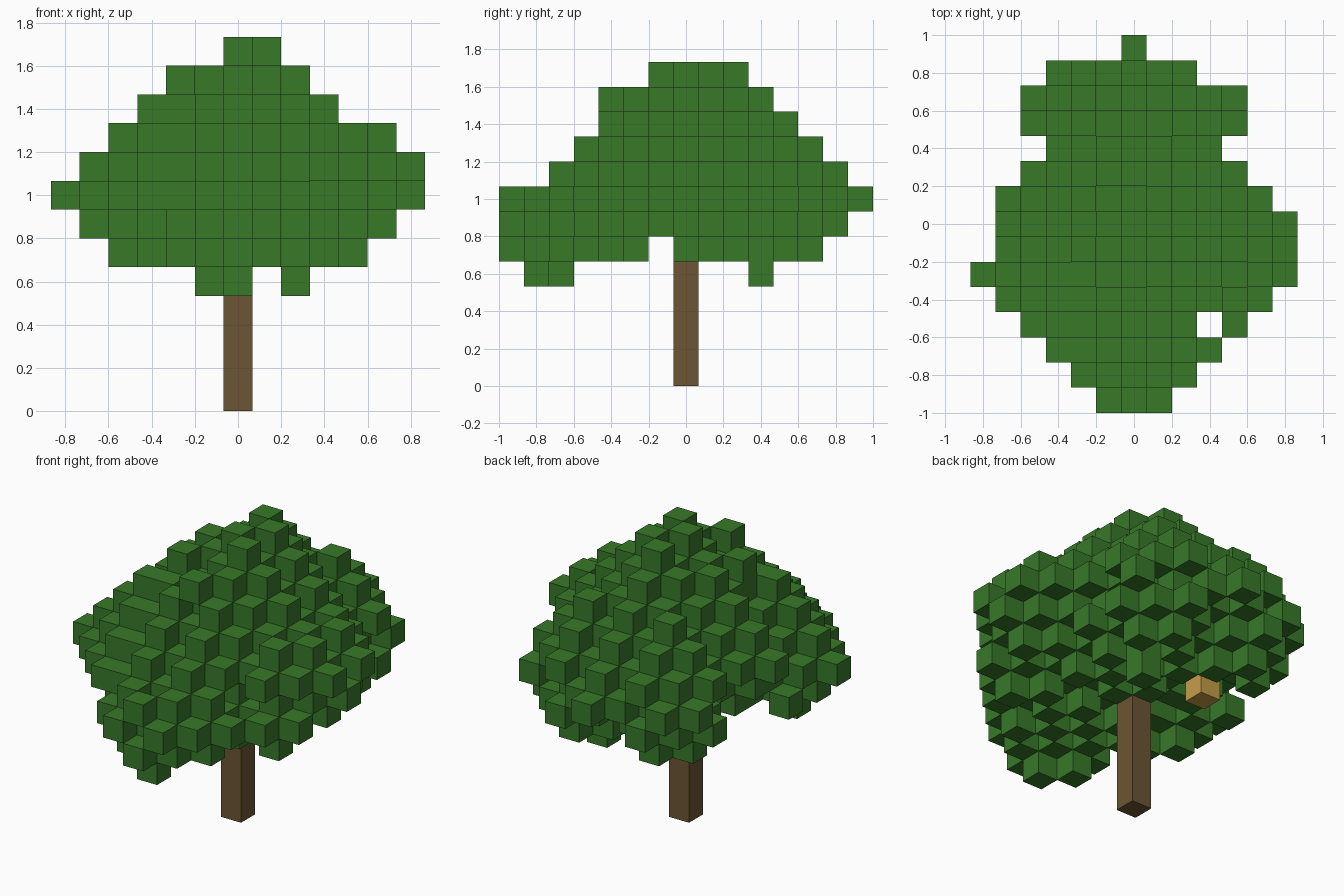
import bpy, bmesh
from mathutils import Vector

cube = bpy.data.objects.get("Cube")
if cube:
    bpy.data.objects.remove(cube)

V = 2 / 15  # edge of one block


def material(name, r, g, b):
    m = bpy.data.materials.new(name)
    m.use_nodes = True
    m.diffuse_color = (r, g, b, 1)
    m.node_tree.nodes["Principled BSDF"].inputs["Base Color"].default_value = (r, g, b, 1)
    return m


leaf_green = material("leaf green", 0.039, 0.19, 0.022)
bark_brown = material("bark brown", 0.15, 0.092, 0.034)
cut_wood = material("cut wood", 0.56, 0.34, 0.066)


def block(name, cell, height, mat):
    """Box of one block footprint standing on the given cell."""
    x, y, z = cell
    bpy.ops.mesh.primitive_cube_add(size=1, location=(x * V, y * V, (z + height / 2) * V))
    ob = bpy.context.object
    ob.name = name
    ob.scale = (V, V, height * V)
    ob.data.materials.append(mat)


# Trunk and the end of a side branch
block("trunk", (0, 0, 0), 6, bark_brown)
block("branch_end", (-2, 2, 5), 1, cut_wood)

# Stepped diamond clumps of leaves: centre and radius in blocks
core = [(0, 2, 7, 5), (0, 0, 7, 5), (1, 1, 7, 5), (1, -1, 7, 5)]
front_clumps = [(0, -4, 5, 3), (-1, -4, 6, 3), (1, -4, 6, 3), (-2, -3, 6, 3), (0, -3, 8, 3)]
right_clumps = [(-3, -2, 7, 3), (-2, -3, 7, 3), (-2, -1, 8, 3), (-2, 1, 8, 3), (-2, 1, 6, 3)]
left_clumps = [(3, -2, 6, 3), (3, -2, 8, 3), (3, -1, 7, 3), (3, 0, 8, 3), (2, 1, 8, 3)]
rear_clumps = [(2, 3, 6, 3), (2, 4, 8, 2), (3, 5, 7, 1), (1, 3, 7, 3),
               (-1, 3, 7, 3), (-2, 4, 8, 2), (-2, 4, 6, 2), (-3, 5, 7, 1)]
outer = front_clumps + right_clumps + left_clumps + rear_clumps


def steps(c, k, below):
    """Block steps from cell to clump surface, negative inside."""
    dz = c[2] - k[2]
    return abs(c[0] - k[0]) + abs(c[1] - k[1]) + (dz if dz > 0 else -dz * below) - k[3]


def depth(c):
    return min([steps(c, k, 2) for k in core] + [steps(c, k, 1) for k in outer])


def outline(start, spans):
    """Cells of a stepped outline, one (low, high) span per row."""
    return {(i, start + n) for n, (lo, hi) in enumerate(spans) for i in range(lo, hi + 1)}


# Stepped outlines of the crown along the three axes
front = outline(4, [(-1, 2), (-4, 4), (-5, 5), (-6, 6), (-5, 6), (-4, 5),
                    (-3, 3), (-2, 2), (0, 1)]) - {(1, 4)}
side = outline(4, [(-6, 3), (-7, 5), (-7, 6), (-7, 7), (-5, 6), (-4, 5),
                   (-3, 4), (-3, 3), (-1, 2)])
side -= {(y, 4) for y in range(-4, 3)} | {(-1, 5)}
plan = outline(-7, [(-1, 1), (-2, 2), (-3, 3), (-4, 4), (-5, 5), (-6, 6), (-5, 6), (-5, 6),
                    (-5, 5), (-4, 4), (-3, 3), (-4, 4), (-4, 4), (-3, 2), (0, 0)]) - {(3, -4)}


def open_air(c):
    """Space kept free of leaves around the branch end."""
    return -4 <= c[0] <= -1 and 0 <= c[1] <= 3 and c[2] <= 5


def recessed(c):
    """Every second block of the surface lies back, like a chequerboard."""
    shift = 1 if c[0] <= -3 and c[1] <= 0 else 0
    return (sum(c) + shift) % 2 == 1


def neighbours(c):
    x, y, z = c
    return {(x - 1, y, z), (x + 1, y, z), (x, y - 1, z), (x, y + 1, z),
            (x, y, z - 1), (x, y, z + 1)}


allowed = {(x, y, z): depth((x, y, z)) for x, y in sorted(plan) for z in range(4, 13)
           if (x, z) in front and (y, z) in side and not open_air((x, y, z))}
solid = {c for c, d in allowed.items() if d <= 0}
rough = {c for c in solid if not recessed(c) or neighbours(c) <= solid}
leaves = {c for c in rough if neighbours(c) & rough}

# Fill out each outline with the raised cell nearest to a clump
for shape, a, b in ((plan, 0, 1), (front, 0, 2), (side, 1, 2)):
    covered = {(c[a], c[b]) for c in leaves}
    for cell in sorted(shape - covered):
        options = [c for c in allowed if (c[a], c[b]) == cell]
        if options:
            leaves.add(min(options, key=lambda c: allowed[c] + 2 * recessed(c)))

# Outer faces of the leaf blocks
bm = bmesh.new()
for c in sorted(leaves):
    for cell in sorted(neighbours(c) - leaves):
        n = Vector(cell) - Vector(c)
        u = Vector((n.y, n.z, n.x)) / 2
        w = n.cross(u)
        mid = Vector(c) + Vector((0, 0, 0.5)) + n / 2
        bm.faces.new([bm.verts.new(q * V) for q in
                      (mid - u - w, mid + u - w, mid + u + w, mid - u + w)])
bmesh.ops.remove_doubles(bm, verts=bm.verts, dist=0.001)
mesh = bpy.data.meshes.new("leaf_crown")
bm.to_mesh(mesh)
bm.free()
mesh.materials.append(leaf_green)
crown = bpy.data.objects.new("leaf_crown", mesh)
bpy.context.collection.objects.link(crown)
